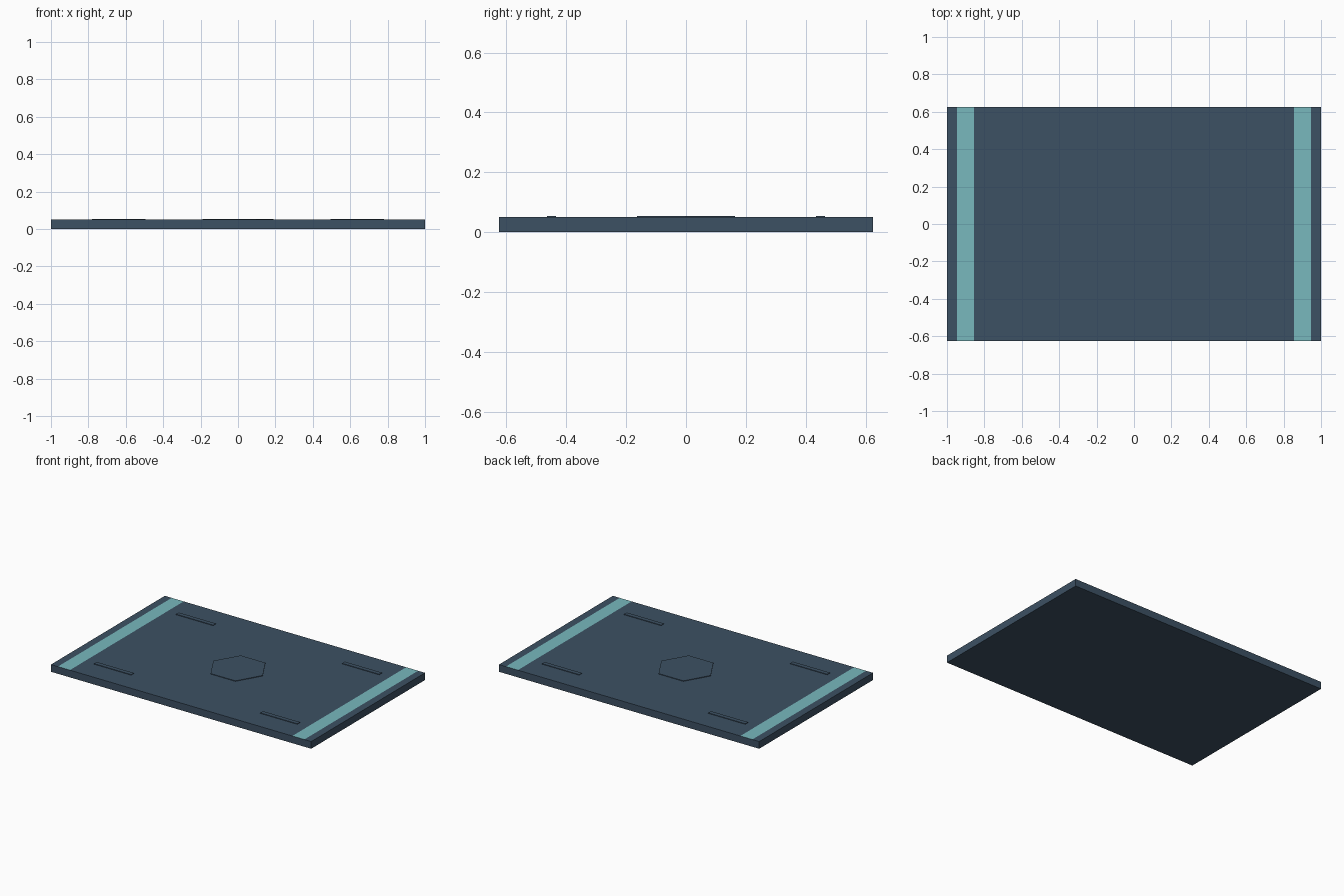
import bpy, bmesh, math
from mathutils import Matrix

if "Cube" in bpy.data.objects:
    bpy.data.objects.remove(bpy.data.objects["Cube"])


def material(name, rgb):
    m = bpy.data.materials.new(name)
    m.diffuse_color = (*rgb, 1)
    m.use_nodes = True
    m.node_tree.nodes["Principled BSDF"].inputs["Base Color"].default_value = m.diffuse_color
    return m


slate = material("slate_blue", (0.046, 0.082, 0.126))
teal = material("pale_teal", (0.188, 0.480, 0.515))


def finish(name, bm, mats):
    me = bpy.data.meshes.new(name)
    bm.to_mesh(me)
    bm.free()
    for m in mats:
        me.materials.append(m)
    ob = bpy.data.objects.new(name, me)
    bpy.context.collection.objects.link(ob)
    return ob


def box(size, loc):
    bm = bmesh.new()
    bmesh.ops.create_cube(bm, size=1, matrix=Matrix.Translation(loc) @ Matrix.Diagonal((*size, 1)))
    return bm


W, D, H = 2.0, 1.25, 0.05
IN, OUT = 0.855, 0.947   # stripe edges
T = 0.004                # raised detail height

# slab, cut along the stripe edges so stripes are coloured top faces
bm = box((W, D, H), (0, 0, H / 2))
for x in (-OUT, -IN, IN, OUT):
    bmesh.ops.bisect_plane(bm, geom=bm.verts[:] + bm.edges[:] + bm.faces[:],
                           plane_co=(x, 0, 0), plane_no=(1, 0, 0))
bm.normal_update()
for f in bm.faces:
    if f.normal.z > 0.5 and IN < abs(f.calc_center_median().x) < OUT:
        f.material_index = 1
finish("slab", bm, [slate, teal])

# raised hexagon in the middle, corners pointing along x
bm = bmesh.new()
ring = [bm.verts.new((0.19 * math.cos(i * math.pi / 3), 0.19 * math.sin(i * math.pi / 3), H))
        for i in range(6)]
face = bm.faces.new(ring)
ext = bmesh.ops.extrude_face_region(bm, geom=[face])
for v in ext["geom"]:
    if isinstance(v, bmesh.types.BMVert):
        v.co.z += T
bmesh.ops.recalc_face_normals(bm, faces=bm.faces[:])
finish("center_hexagon", bm, [slate])

# four thin raised bars
for sx, nx in ((-1, "left"), (1, "right")):
    for sy, ny in ((-1, "front"), (1, "back")):
        bm = box((0.285, 0.03, T), (sx * 0.638, sy * 0.45, H + T / 2))
        finish(f"bar_{ny}_{nx}", bm, [slate])
